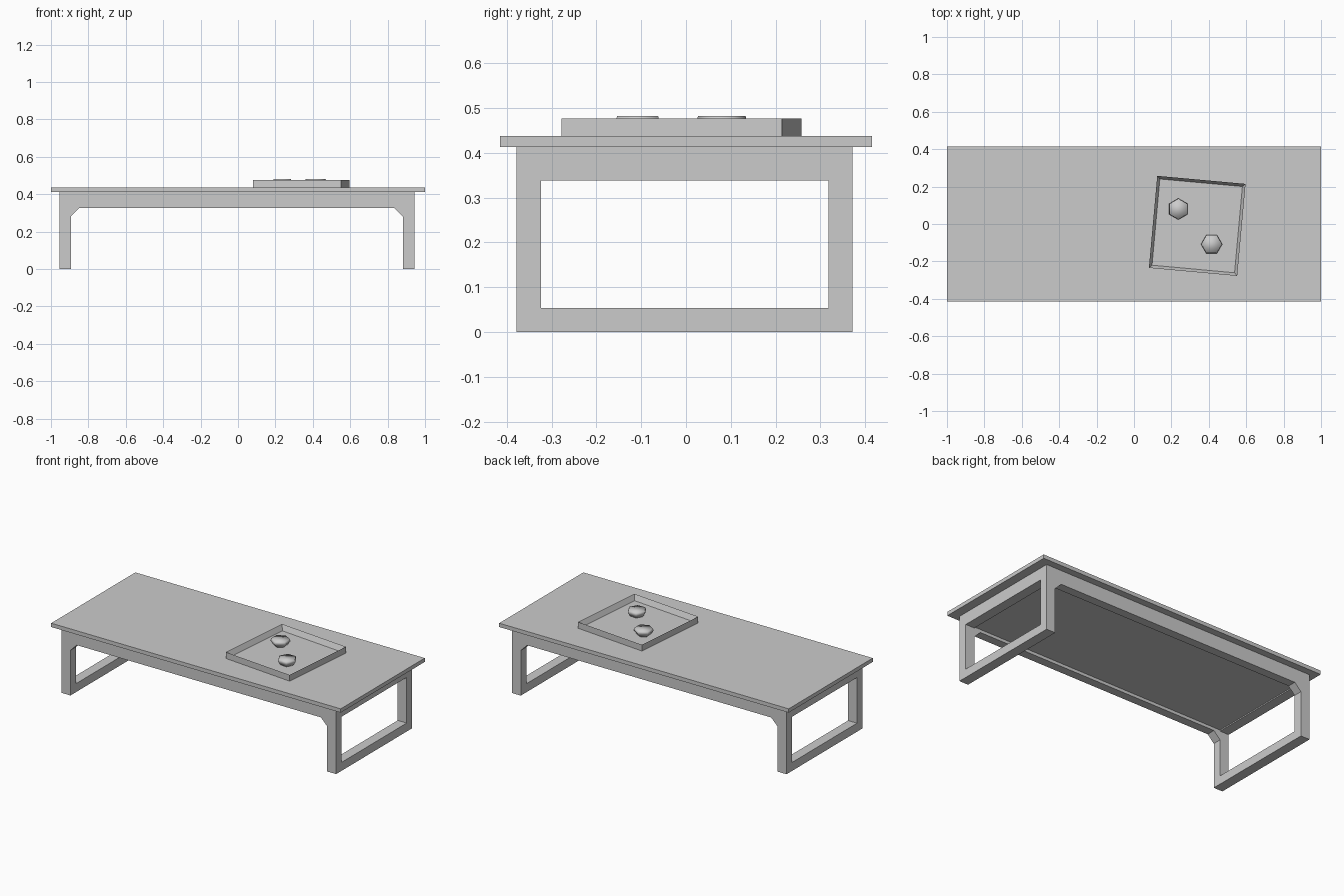
import bpy, bmesh, math
from mathutils import Matrix

cube = bpy.data.objects.get("Cube")
if cube:
    bpy.data.objects.remove(cube, do_unlink=True)

grey = bpy.data.materials.new("light_grey")
grey.use_nodes = True
grey.diffuse_color = (0.6, 0.6, 0.6, 1)
grey.node_tree.nodes["Principled BSDF"].inputs["Base Color"].default_value = (0.6, 0.6, 0.6, 1)


def finish(name, bm):
    bmesh.ops.recalc_face_normals(bm, faces=bm.faces)
    mesh = bpy.data.meshes.new(name)
    bm.to_mesh(mesh)
    bm.free()
    mesh.materials.append(grey)
    obj = bpy.data.objects.new(name, mesh)
    bpy.context.collection.objects.link(obj)
    return obj


def box(name, x, y, z):
    bm = bmesh.new()
    bmesh.ops.create_cube(bm, size=1)
    for v in bm.verts:
        v.co = [r[0] + (c + 0.5) * (r[1] - r[0]) for c, r in zip(v.co, (x, y, z))]
    return finish(name, bm)


def extrude_y(name, profile, y0, y1):
    bm = bmesh.new()
    face = bm.faces.new([bm.verts.new((x, y0, z)) for x, z in profile])
    new = bmesh.ops.extrude_face_region(bm, geom=[face])["geom"]
    bmesh.ops.translate(bm, vec=(0, y1 - y0, 0),
                        verts=[g for g in new if isinstance(g, bmesh.types.BMVert)])
    return finish(name, bm)


# Tabletop
TOP, UNDER = 0.437, 0.413
box("tabletop", (-1, 1), (-0.415, 0.415), (UNDER, TOP))

# Frame: front and back arches with chamfered corners
XL, XR, YF, YB = -0.955, 0.943, -0.378, 0.372
LEG, BAR, APRON = 0.062, 0.054, 0.326
arch = [(XL, 0), (XL + LEG, 0), (XL + LEG, 0.282), (XL + LEG + 0.044, APRON),
        (XR - LEG - 0.044, APRON), (XR - LEG, 0.282), (XR - LEG, 0), (XR, 0),
        (XR, UNDER), (XL, UNDER)]
extrude_y("front_arch", arch, YF, YF + BAR)
extrude_y("back_arch", arch, YB - BAR, YB)

# End rails closing each leg frame, top and bottom
inner_y = (YF + BAR, YB - BAR)
for side, x in (("right", (XL, XL + LEG)), ("left", (XR - LEG, XR))):
    box(side + "_floor_rail", x, inner_y, (0, 0.053))
    box(side + "_top_rail", x, inner_y, (0.338, UNDER))

# Panel filling the underside between the aprons
box("under_panel", (XL + LEG, XR - LEG), inner_y, (0.345, UNDER))

# Tray: shallow open box, slightly turned
bm = bmesh.new()
bmesh.ops.create_cube(bm, size=1)
bmesh.ops.scale(bm, vec=(0.474, 0.494, 0.039), verts=bm.verts)
bm.normal_update()
lid = max(bm.faces, key=lambda f: f.normal.z)
bmesh.ops.inset_region(bm, faces=[lid], thickness=0.022)
bmesh.ops.translate(bm, vec=(0, 0, -0.033), verts=lid.verts)
tray = finish("tray", bm)
tray.matrix_world = Matrix.Translation((0.338, -0.01, TOP + 0.0195)) @ Matrix.Rotation(math.radians(-5.2), 4, "Z")


# Six-sided cups standing in the tray
def cup(name, x, y, turn):
    bm = bmesh.new()
    rings = []
    for r, z in ((0.038, 0.443), (0.057, 0.468), (0.053, 0.482)):
        angles = [turn + i * math.pi / 3 for i in range(6)]
        rings.append([bm.verts.new((r * math.cos(a), r * math.sin(a), z)) for a in angles])
    for low, high in zip(rings, rings[1:]):
        for i in range(6):
            j = (i + 1) % 6
            bm.faces.new((low[i], low[j], high[j], high[i]))
    bm.faces.new(rings[0])
    bm.faces.new(rings[-1])
    obj = finish(name, bm)
    obj.location = (x, y, 0)
    for p in obj.data.polygons:
        p.use_smooth = True


cup("back_cup", 0.237, 0.08, math.pi / 2)
cup("front_cup", 0.415, -0.108, 0)
